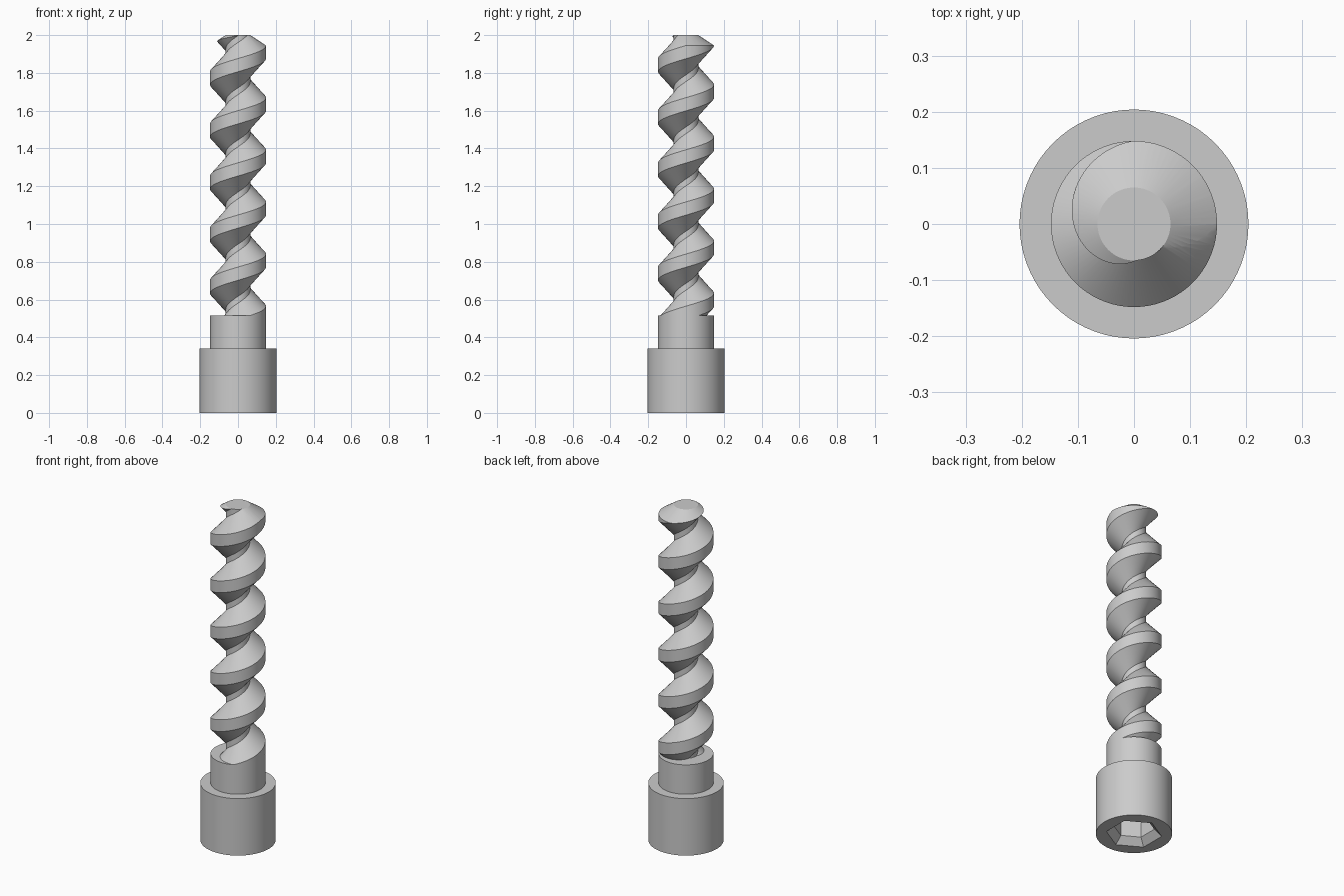
import bpy, bmesh
from math import sin, cos, pi, radians
from mathutils import Vector

cube = bpy.data.objects.get("Cube")
if cube:
    bpy.data.objects.remove(cube, do_unlink=True)

steel = bpy.data.materials.new("grey_steel")
steel.use_nodes = True
GREY = (0.6, 0.6, 0.6, 1)
steel.diffuse_color = GREY
steel.node_tree.nodes["Principled BSDF"].inputs["Base Color"].default_value = GREY

CORE, CREST, HEAD = 0.065, 0.148, 0.204
HEAD_TOP, SHANK_TOP, TOP = 0.34, 0.515, 2.0
PITCH, FLANK, LAND = 0.276, 0.085, 0.07


def polar(r, angle, z):
    return Vector((r * cos(angle), r * sin(angle), z))


def finish(bm, name):
    bmesh.ops.recalc_face_normals(bm, faces=bm.faces)
    mesh = bpy.data.meshes.new(name)
    bm.to_mesh(mesh)
    bm.free()
    mesh.materials.append(steel)
    obj = bpy.data.objects.new(name, mesh)
    bpy.context.collection.objects.link(obj)
    return obj


def lathe(name, profile, sides=72, phase=0.0):
    """Closed solid of revolution from (radius, z) points."""
    bm = bmesh.new()
    rings = [[bm.verts.new(polar(r, phase + 2 * pi * i / sides, z)) for i in range(sides)]
             for r, z in profile]
    for a, b in zip(rings, rings[1:]):
        for i in range(sides):
            j = (i + 1) % sides
            bm.faces.new((a[i], a[j], b[j], b[i]))
    bm.faces.new(rings[0])
    bm.faces.new(rings[-1])
    return finish(bm, name)


def boolean(obj, cutter, operation):
    """Apply an exact boolean, then discard the cutter."""
    cutter.hide_render = True
    mod = obj.modifiers.new("cut", "BOOLEAN")
    mod.operation, mod.object, mod.solver = operation, cutter, "EXACT"
    bpy.context.view_layer.objects.active = obj
    bpy.ops.object.modifier_apply(modifier=mod.name)
    bpy.data.objects.remove(cutter, do_unlink=True)


def smooth(obj):
    bpy.ops.object.select_all(action="DESELECT")
    obj.select_set(True)
    bpy.context.view_layer.objects.active = obj
    bpy.ops.object.shade_smooth_by_angle(angle=radians(25))


def helical_core(name, turns=8, steps=72):
    """Sweep one thread tooth up a helix, joining each turn to the next."""
    bm = bmesh.new()
    start = 1.875 - FLANK - 6 * PITCH
    tooth = [(CORE, 0), (CREST, FLANK), (CREST, FLANK + LAND), (CORE, 2 * FLANK + LAND)]
    last = turns * steps
    cols = [[bm.verts.new(polar(r, 2 * pi * i / steps, start + z + PITCH * i / steps))
             for r, z in tooth] for i in range(last + 1)]
    for i in range(last):
        a, b = list(cols[i]), list(cols[i + 1])
        if i + 1 + steps <= last:
            a.append(cols[i + steps][0])
            b.append(cols[i + 1 + steps][0])
        for k in range(len(a) - 1):
            bm.faces.new((a[k], b[k], b[k + 1], a[k + 1]))
    # Close the first and last turn edges at the vertical step
    bm.edges.new((cols[0][3], cols[steps][0]))if not bm.edges.get((cols[0][3], cols[steps][0])) else None
    # Fan both open ends to the axis
    rim = [e for e in bm.edges if len(e.link_faces) == 1]
    for low in (True, False):
        loop = [e for e in rim if (e.verts[0].co.z < 1) == low]
        zs = [v.co.z for e in loop for v in e.verts]
        tip = bm.verts.new((0, 0, (min(zs) + max(zs)) / 2))
        for e in loop:
            bm.faces.new((e.verts[0], e.verts[1], tip))
    return finish(bm, name)


# Head with a chamfered hexagonal socket in its underside
head = lathe("head", [(HEAD, 0), (HEAD, HEAD_TOP)])
socket = lathe("socket_cutter", [(0.16, -0.01), (0.11, 0.04), (0.11, 0.2)], 6, pi / 6)
boolean(head, socket, "DIFFERENCE")

# Plain shank
shank = lathe("shank", [(CREST, HEAD_TOP), (CREST, SHANK_TOP)])

# Coarse thread, trimmed flat below and to a shallow cone above
thread = helical_core("thread")
slope = 0.055 / (CREST - CORE)
envelope = lathe("thread_envelope", [(0.2, SHANK_TOP), (0.2, TOP - slope * (0.2 - CORE)), (CORE, TOP)])
boolean(thread, envelope, "INTERSECT")

for part in (head, shank, thread):
    smooth(part)
